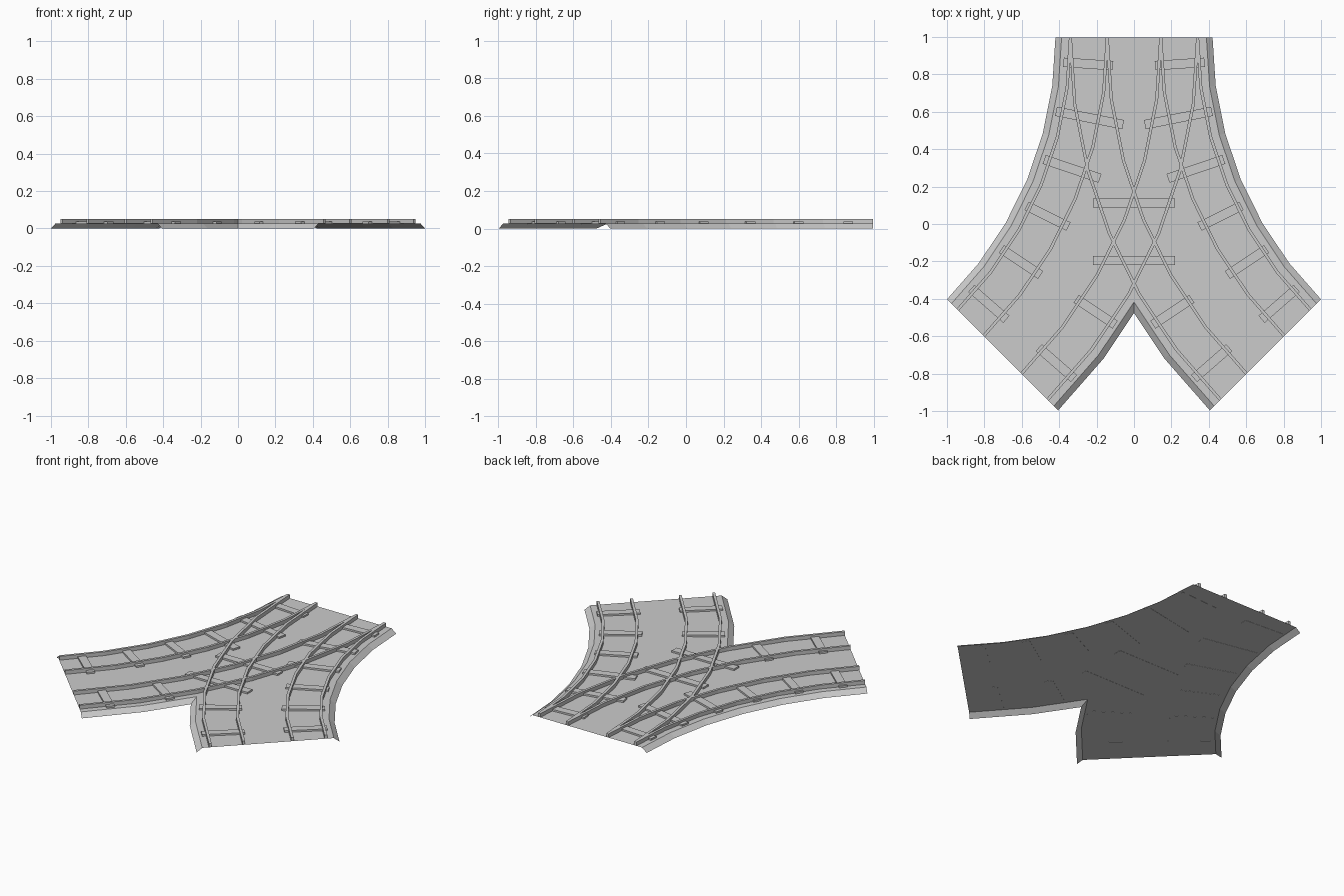
import bpy, bmesh, math
from mathutils import Matrix

if "Cube" in bpy.data.objects:
    bpy.data.objects.remove(bpy.data.objects["Cube"])

RADIUS, END_Y, STEPS = 2.4, 0.997, 6
STEP = math.radians(45 / STEPS)
BED_Z, TIE_Z, RAIL_Z = 0.026, 0.037, 0.05

grey = bpy.data.materials.new("light grey")
grey.use_nodes = True
grey.diffuse_color = (0.6, 0.6, 0.6, 1)
bsdf = grey.node_tree.nodes["Principled BSDF"]
bsdf.inputs["Base Color"].default_value = grey.diffuse_color
bsdf.inputs["Roughness"].default_value = 0.8


def arc_point(offset, angle, z):
    """Point on the left branch, offset sideways from its centre line."""
    r = RADIUS + offset
    return (r * math.cos(angle) - RADIUS, END_Y - r * math.sin(angle), z)


def finish(name, bm):
    """Mirror the left branch to the right and make the object."""
    twin = bmesh.ops.duplicate(bm, geom=bm.verts[:] + bm.edges[:] + bm.faces[:])["geom"]
    bmesh.ops.scale(bm, vec=(-1, 1, 1), verts=[g for g in twin if isinstance(g, bmesh.types.BMVert)])
    bmesh.ops.reverse_faces(bm, faces=[g for g in twin if isinstance(g, bmesh.types.BMFace)])
    if name == "track_bed":
        bmesh.ops.remove_doubles(bm, verts=bm.verts[:], dist=0.0005)
    mesh = bpy.data.meshes.new(name)
    bm.to_mesh(mesh)
    bm.free()
    mesh.materials.append(grey)
    obj = bpy.data.objects.new(name, mesh)
    bpy.context.collection.objects.link(obj)
    return obj


def sweep(bm, profile, closed):
    """Sweep an (offset, z) profile along the branch."""
    rings = [[bm.verts.new(arc_point(o, i * STEP, z)) for o, z in profile]
             for i in range(STEPS + 1)]
    n = len(profile)
    faces = [bm.faces.new((a[k], a[(k + 1) % n], b[(k + 1) % n], b[k]))
             for a, b in zip(rings, rings[1:]) for k in range(n if closed else n - 1)]
    if closed:
        faces += [bm.faces.new(rings[0]), bm.faces.new(rings[-1][::-1])]
        bmesh.ops.recalc_face_normals(bm, faces=faces)


# Bed: open sheet with sloping skirts, cut where the branches meet
bm = bmesh.new()
sweep(bm, [(-0.42, 0), (-0.387, BED_Z), (0.387, BED_Z), (0.42, 0)], False)
bmesh.ops.bisect_plane(bm, geom=bm.verts[:] + bm.edges[:] + bm.faces[:],
                       plane_co=(0, 0, 0), plane_no=(1, 0, 0), clear_outer=True)
for f in bm.faces:
    f.normal_update()
    if f.normal.z < 0:
        f.normal_flip()
finish("track_bed", bm)

# Rails: two per track, two tracks per branch
bm = bmesh.new()
for mid in (-0.34, -0.143, 0.143, 0.34):
    a, b = mid - 0.008, mid + 0.008
    sweep(bm, [(a, BED_Z), (b, BED_Z), (b, RAIL_Z), (a, RAIL_Z)], True)
finish("rails", bm)


def add_tie(bm, x, y, length, angle):
    height = TIE_Z - BED_Z + 0.001
    matrix = (Matrix.Translation((x, y, TIE_Z - height / 2)) @ Matrix.Rotation(-angle, 4, "Z")
              @ Matrix.Diagonal((length, 0.05, height, 1)))
    bmesh.ops.create_cube(bm, size=1, matrix=matrix)


# Sleepers of each branch: (step, offset, length)
bm = bmesh.new()
sleepers = [(0, -0.24, 0.265), (1, -0.195, 0.365), (2, -0.215, 0.315)]
sleepers += [(i, -0.24, 0.25) for i in (3, 4, 5)] + [(i, 0.24, 0.25) for i in (4, 5)]
for i, offset, length in sleepers:
    angle = (i + 0.5) * STEP
    x, y, _ = arc_point(offset, angle, 0)
    add_tie(bm, x, y, length, angle)
finish("sleepers", bm)

# Long sleepers under the crossing, each half built on the left
bm = bmesh.new()
for y in (0.112, -0.195):
    add_tie(bm, -0.11, y, 0.22, 0)
finish("crossing_sleepers", bm)
